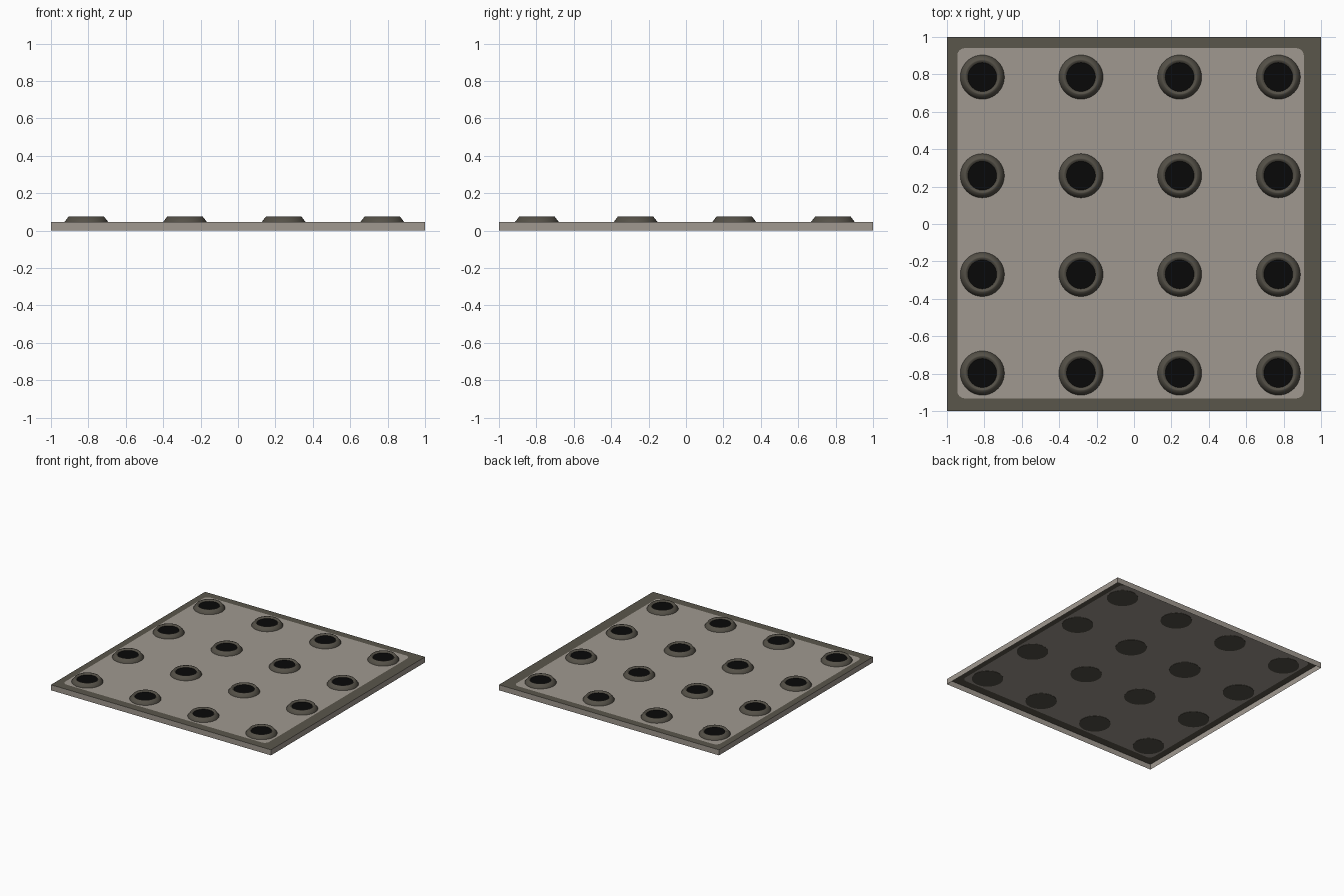
import bpy, bmesh, math

if "Cube" in bpy.data.objects:
    bpy.data.objects.remove(bpy.data.objects["Cube"])

def mat(name, srgb):
    m = bpy.data.materials.new(name)
    lin = [((c / 255 + 0.055) / 1.055) ** 2.4 for c in srgb]
    m.diffuse_color = (*lin, 1)
    m.use_nodes = True
    m.node_tree.nodes["Principled BSDF"].inputs["Base Color"].default_value = m.diffuse_color
    return m

panel_mat = mat("warm grey", (160, 153, 144))
frame_mat = mat("dark olive brown", (90, 86, 75))
stud_mat = mat("dark brown grey", (84, 80, 71))
hole_mat = mat("black", (8, 8, 8))

def make_object(name, bm, mats):
    me = bpy.data.meshes.new(name)
    bm.to_mesh(me)
    bm.free()
    ob = bpy.data.objects.new(name, me)
    bpy.context.collection.objects.link(ob)
    for m in mats:
        me.materials.append(m)
    return ob

H = 0.045  # plate height

# Plate: open-bottomed shell with dark border and rounded light panel
bm = bmesh.new()
outer = [bm.verts.new((x, y, H)) for x, y in ((-1, -1), (1, -1), (1, 1), (-1, 1))]
low = [bm.verts.new((v.co.x, v.co.y, 0)) for v in outer]
x0, x1, y0, y1, r = -0.945, 0.908, -0.932, 0.94, 0.04
inner = []
for i, (cx, cy) in enumerate(((x0 + r, y0 + r), (x1 - r, y0 + r), (x1 - r, y1 - r), (x0 + r, y1 - r))):
    for k in range(7):
        a = math.pi + i * math.pi / 2 + k * math.pi / 12
        inner.append(bm.verts.new((cx + r * math.cos(a), cy + r * math.sin(a), H)))
n = len(inner)
# border: a corner triangle fan per corner plus a quad per side
border = []
for i in range(4):
    for k in range(6):
        border.append(bm.faces.new((outer[i], inner[i * 7 + k + 1], inner[i * 7 + k])))
    j = (i + 1) % 4
    border.append(bm.faces.new((outer[i], outer[j], inner[j * 7], inner[i * 7 + 6])))
    bm.faces.new((low[i], low[j], outer[j], outer[i]))
bm.faces.new(inner)
for f in border:
    f.material_index = 1
    f.normal_update()
    if f.normal.z < 0:
        f.normal_flip()
make_object("plate", bm, [panel_mat, frame_mat])

# Studs: sloped rings with a shallow black recess, closed underneath
PROFILE = [(0.118, H - 0.002), (0.118, H), (0.095, 0.075), (0.088, 0.075), (0.077, 0.064)]
SEG = 40

def stud(name, cx, cy):
    bm = bmesh.new()
    rings = [[bm.verts.new((rad * math.cos(2 * math.pi * k / SEG),
                            rad * math.sin(2 * math.pi * k / SEG), z))
              for k in range(SEG)] for rad, z in PROFILE]
    for a, b in zip(rings, rings[1:]):
        for k in range(SEG):
            j = (k + 1) % SEG
            f = bm.faces.new((a[k], a[j], b[j], b[k]))
            f.smooth = True
    bm.faces.new(rings[0][::-1])
    bm.faces.new(rings[-1]).material_index = 1
    for e in bm.edges:
        if len(e.link_faces) == 2 and e.calc_face_angle() > 0.5:
            e.smooth = False
    ob = make_object(name, bm, [stud_mat, hole_mat])
    ob.location = (cx, cy, 0)

for i in range(4):
    for j in range(4):
        stud(f"stud_{i}_{j}", -0.811 + 0.5275 * i, -0.797 + 0.5275 * j)
